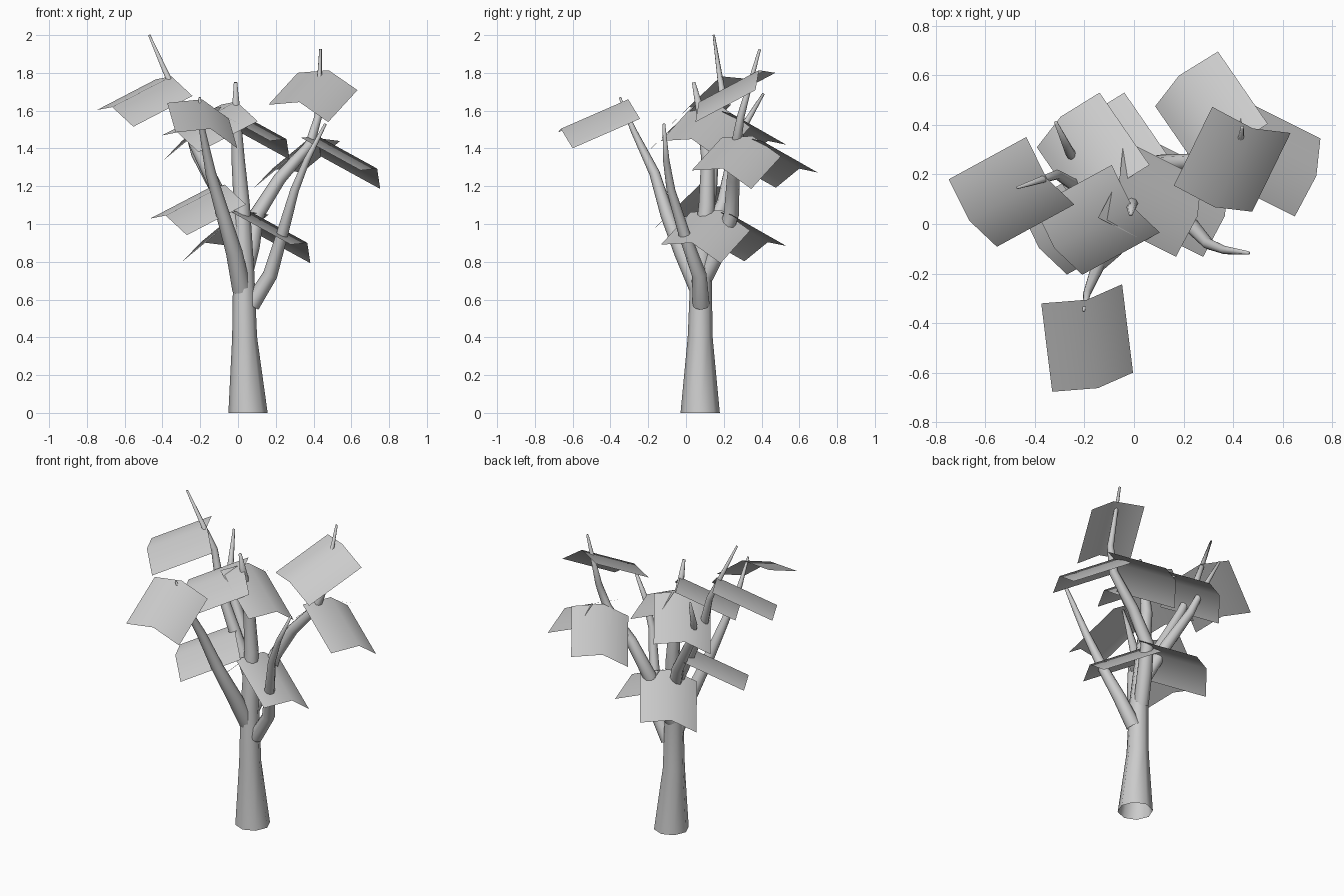
import bpy, bmesh, math
from mathutils import Vector

if "Cube" in bpy.data.objects:
    bpy.data.objects.remove(bpy.data.objects["Cube"])

grey = bpy.data.materials.new("plain_grey")
grey.diffuse_color = (0.6, 0.6, 0.6, 1)
grey.use_nodes = True
grey.node_tree.nodes["Principled BSDF"].inputs["Base Color"].default_value = grey.diffuse_color


def make_object(name, bm):
    for f in bm.faces:
        f.smooth = True
    mesh = bpy.data.meshes.new(name)
    bm.to_mesh(mesh)
    bm.free()
    mesh.materials.append(grey)
    ob = bpy.data.objects.new(name, mesh)
    bpy.context.collection.objects.link(ob)
    return ob


def tube(name, path, sides=8):
    """Open tapered tube through (x, y, z, radius) points."""
    bm = bmesh.new()
    pts = [Vector(p[:3]) for p in path]
    rings = []
    for i, p in enumerate(pts):
        t = (pts[min(i + 1, len(pts) - 1)] - pts[max(i - 1, 0)]).normalized()
        if i == 0 and p.z == 0:
            t = Vector((0, 0, 1))          # keep the foot flat on the ground
        u = Vector((0, 1, 0)).cross(t).normalized()
        v = t.cross(u)
        r = path[i][3]
        ring = []
        for k in range(sides):
            a = 2 * math.pi * k / sides
            ring.append(bm.verts.new(p + r * (math.cos(a) * u + math.sin(a) * v)))
        rings.append(ring)
    for lo, hi in zip(rings, rings[1:]):
        for k in range(sides):
            n = (k + 1) % sides
            bm.faces.new((lo[k], lo[n], hi[n], hi[k]))
    bm.faces.new(rings[-1])
    return make_object(name, bm)


def leaf(name, ridge, along, across, length=0.392, half=0.173, drop=0.069):
    """Folded square sheet hanging from the ridge start point."""
    b = Vector(ridge)
    d = Vector(along).normalized()
    w = Vector(across)
    w = (w - d * w.dot(d)).normalized()
    n = d.cross(w)
    if n.z < 0:
        n = -n
    bm = bmesh.new()
    profile = [b - w * half - n * drop, b, b + w * half - n * drop]
    inner = [bm.verts.new(p) for p in profile]
    outer = [bm.verts.new(p + d * length) for p in profile]
    for i in range(2):
        bm.faces.new((inner[i], outer[i], outer[i + 1], inner[i + 1]))
    bmesh.ops.recalc_face_normals(bm, faces=bm.faces)
    bm.normal_update()
    if bm.faces[:][0].normal.z < 0:
        bmesh.ops.reverse_faces(bm, faces=bm.faces)
    return make_object(name, bm)


# Trunk
tube("trunk", [(.053, .075, 0, .104), (.035, .075, .4, .066), (.03, .08, .75, .056),
               (.02, .11, 1.1, .043), (0, .115, 1.35, .035), (-.01, .08, 1.58, .024),
               (-.013, .04, 1.75, .009)])

# Branches
tube("branch_front_right", [(.07, .08, .57, .045), (.17, .07, .73, .039), (.235, -.01, .95, .031),
                            (.3, -.08, 1.18, .023), (.365, -.105, 1.34, .017),
                            (.463, -.117, 1.53, .007)])
tube("branch_front_left", [(.02, .07, .65, .05), (-.02, -.02, .85, .044), (-.08, -.1, 1.05, .036),
                           (-.145, -.167, 1.27, .028), (-.19, -.28, 1.5, .016),
                           (-.203, -.35, 1.67, .006)])
tube("branch_back_right", [(.03, .1, .72, .045), (.07, .18, .88, .045), (.1, .24, 1.05, .04),
                           (.22, .25, 1.24, .034), (.38, .265, 1.42, .027),
                           (.425, .29, 1.57, .02), (.437, .39, 1.925, .007)])
tube("branch_left", [(.01, .1, .95, .04), (-.12, .13, 1.2, .035), (-.23, .15, 1.42, .028),
                     (-.31, .2, 1.64, .02), (-.47, .147, 2.0, .006)])
tube("branch_back_left", [(.01, .11, .9, .04), (-.08, .2, 1.12, .036), (-.22, .25, 1.37, .028),
                          (-.26, .29, 1.49, .02), (-.316, .41, 1.69, .007)])

# Leaf directions: (along the ridge, across the fold)
LEFT = ((-.317, -.173, -.165), (.186, -.277, -.092))
BACK = ((-.2, .29, -.165), (.254, .214, .083))
RIGHT = ((.31, -.155, -.17), (-.089, -.319, .09))
FRONT = ((.044, -.355, -.155), (.327, .073, -.086))
UPPER = ((-.156, -.32, -.17), (.314, -.117, -.098))

# Leaves
leaves = [
    ((-.353, .185, 1.782), LEFT), ((-.008, .072, 1.648), LEFT), ((-.07, .073, 1.208), LEFT),
    ((.383, .307, 1.459), BACK), ((-.095, .141, 1.606), BACK), ((.005, .141, 1.07), BACK),
    ((.422, .352, 1.466), RIGHT), ((-.058, .189, 1.622), RIGHT), ((.052, .189, 1.073), RIGHT),
    ((-.19, -.306, 1.66), FRONT), ((.48, .386, 1.814), UPPER),
]
for i, (ridge, (along, across)) in enumerate(leaves):
    leaf(f"leaf_{i + 1}", ridge, along, across)
